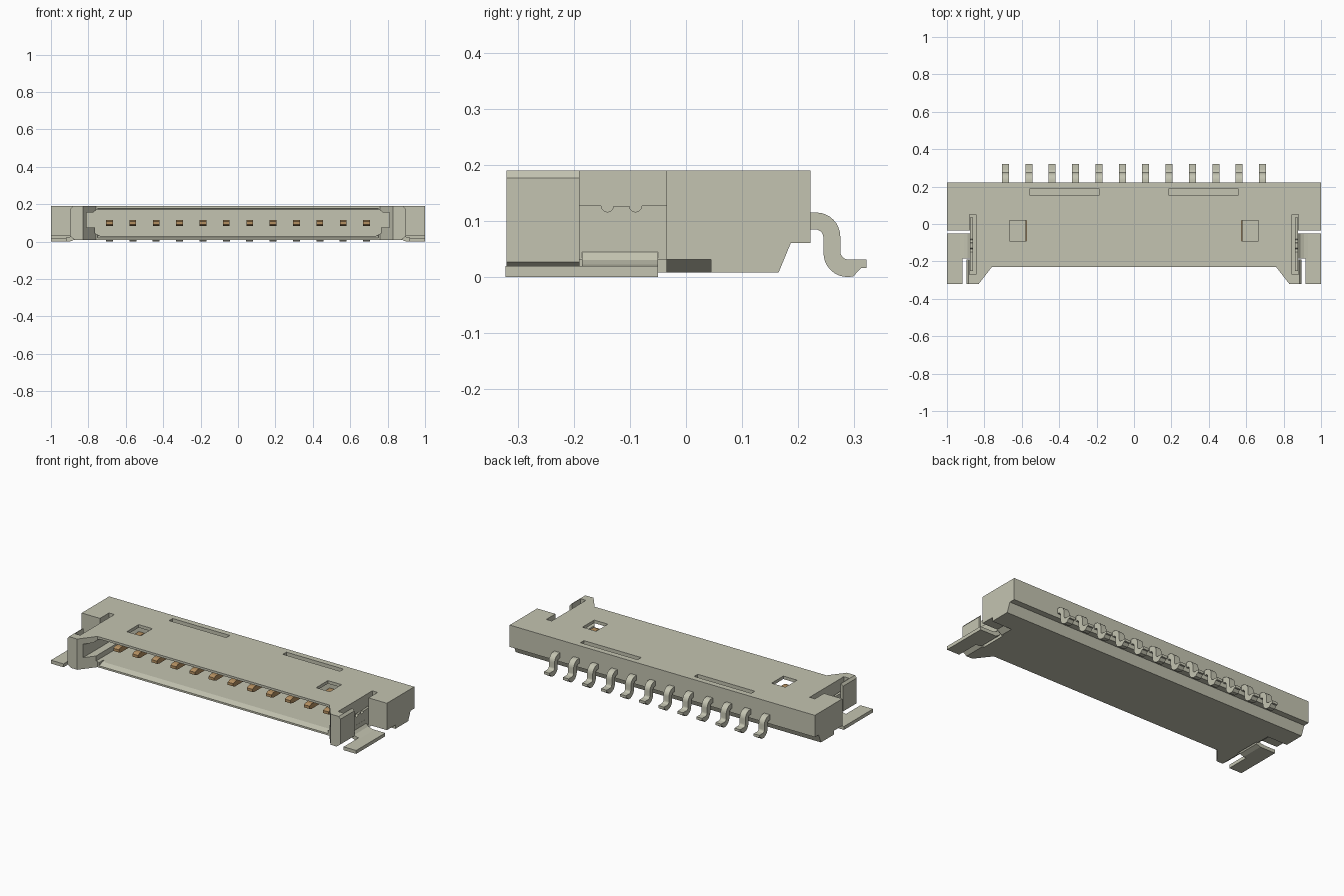
import bpy, bmesh, math
from mathutils import Vector

cube = bpy.data.objects.get("Cube")
if cube:
    bpy.data.objects.remove(cube, do_unlink=True)


def material(name, rgb):
    m = bpy.data.materials.new(name)
    m.use_nodes = True
    m.diffuse_color = (*rgb, 1)
    m.node_tree.nodes["Principled BSDF"].inputs["Base Color"].default_value = (*rgb, 1)
    return m


BEIGE = material("beige", (0.55, 0.55, 0.44))
COPPER = material("copper", (0.46, 0.28, 0.12))


def prism(name, pts, axis, a, b, mat=BEIGE):
    """Extrude a 2D outline along an axis from a to b (remaining axes in x, y, z order)."""
    def place(p, t):
        c = list(p)
        c.insert("xyz".index(axis), t)
        return Vector(c)
    bm = bmesh.new()
    face = bm.faces.new([bm.verts.new(place(p, a)) for p in pts])
    ext = bmesh.ops.extrude_face_region(bm, geom=[face])
    verts = [v for v in ext["geom"] if isinstance(v, bmesh.types.BMVert)]
    bmesh.ops.translate(bm, vec=place((0, 0), b - a), verts=verts)
    bmesh.ops.recalc_face_normals(bm, faces=bm.faces)
    me = bpy.data.meshes.new(name)
    bm.to_mesh(me)
    bm.free()
    me.materials.append(mat)
    ob = bpy.data.objects.new(name, me)
    bpy.context.collection.objects.link(ob)
    return ob


def rect(x0, x1, y0, y1):
    return [(x0, y0), (x1, y0), (x1, y1), (x0, y1)]


def arc(cx, cy, r, a0, a1, n=8):
    return [(cx + r * math.cos(math.radians(a0 + (a1 - a0) * i / n)),
             cy + r * math.sin(math.radians(a0 + (a1 - a0) * i / n))) for i in range(n + 1)]


def mirror(pts):
    return pts + [(-x, y) for x, y in reversed(pts)]


def flip(pts, s):
    return [(s * x, y) for x, y in pts]


# Housing: plan outline with side arms and rear blocks
plan = [(0.76, -0.23), (0.83, -0.32), (0.895, -0.32), (0.895, -0.19),
        (0.86, -0.19), (0.86, -0.035), (1, -0.035), (1, 0.222)]
housing = prism("housing", mirror(plan), "z", 0.008, 0.19)


def cut(pts, axis, a, b):
    cutter = prism("cutter", pts, axis, a, b)
    cutter.hide_render = True
    mod = housing.modifiers.new("cut", "BOOLEAN")
    mod.operation = "DIFFERENCE"
    mod.solver = "EXACT"
    mod.object = cutter
    bpy.context.view_layer.objects.active = housing
    bpy.ops.object.modifier_apply(modifier=mod.name)
    bpy.data.objects.remove(cutter, do_unlink=True)


# Mating cavity with stepped sides, and its bevelled mouth
cavity = [(0.735, 0.03), (0.765, 0.045), (0.765, 0.075), (0.81, 0.075),
          (0.81, 0.155), (0.775, 0.155), (0.755, 0.172)]
cut(mirror(cavity), "y", -0.4, 0.08)
cut([(-0.26, 0.009), (-0.19, 0.032), (-0.19, 0.17), (-0.26, 0.182)], "x", -0.75, 0.75)

# Raised underside behind, where the legs come out
cut([(0.165, -0.1), (0.165, 0.008), (0.187, 0.061), (0.3, 0.061), (0.3, -0.1)], "x", -1.1, 1.1)

for s in (1, -1):
    # Roof window, shallow roof slot and clip pocket
    cut(flip(rect(0.575, 0.665, -0.09, 0.02), s), "z", 0.1, 0.25)
    cut(flip(rect(0.185, 0.56, 0.155, 0.188), s), "z", 0.165, 0.25)
    cut(flip(rect(0.845, 0.88, -0.27, 0.05), s), "z", 0.03, 0.25)
    # Arm top bevel and sloped underside
    cut(flip([(0.883, 0.191), (0.896, 0.175), (0.95, 0.175), (0.95, 0.25), (0.883, 0.25)], s),
        "y", -0.4, -0.1)
    cut(flip([(0.865, -0.05), (0.865, 0.004), (0.9, 0.031), (1.1, 0.031), (1.1, -0.05)], s),
        "y", -0.4, 0.045)

# Solder clips: notched blade, bent foot and solder plate
blade = ([(-0.25, 0.03), (0.035, 0.03), (0.035, 0.13)]
         + arc(-0.09, 0.127, 0.011, 0, -180)
         + arc(-0.14, 0.127, 0.011, 0, -180) + [(-0.25, 0.13)])
foot = [(0.93, 0), (0.93, 0.02), (0.91, 0.022), (0.89, 0.03), (0.877, 0.045),
        (0.877, 0.07), (0.862, 0.07), (0.862, 0.03), (0.875, 0.01), (0.9, 0)]
for s, side in ((1, "left"), (-1, "right")):
    prism(side + "_clip_blade", blade, "x", s * 0.862, s * 0.876)
    prism(side + "_clip_bend", flip(foot, s), "y", -0.185, -0.05)
    prism(side + "_solder_plate", flip(rect(0.918, 1, -0.322, -0.05), s), "z", 0, 0.02)

# Contacts: copper pins inside, bent legs at the back
leg = ([(0.2, 0.115)] + arc(0.232, 0.072, 0.043, 90, 0)
       + arc(0.29, 0.046, 0.015, 180, 270, 5)
       + [(0.322, 0.031), (0.322, 0.016), (0.312, 0.016), (0.298, 0.001)]
       + arc(0.288, 0.043, 0.043, 270, 180)
       + arc(0.23, 0.07, 0.015, 0, 90, 5) + [(0.2, 0.085)])
pin = [(-0.16, 0.092), (-0.14, 0.085), (0.1, 0.085), (0.1, 0.115), (-0.14, 0.115), (-0.16, 0.108)]
legs = []
for i in range(12):
    x = -0.6875 + 0.125 * i
    prism(f"pin_{i + 1}", pin, "x", x - 0.018, x + 0.018, COPPER)
    legs.append(prism(f"leg_{i + 1}", leg, "x", x - 0.0185, x + 0.0185))

bpy.ops.object.select_all(action="DESELECT")
for ob in legs:
    ob.select_set(True)
bpy.context.view_layer.objects.active = legs[0]
bpy.ops.object.shade_smooth_by_angle(angle=math.radians(30))
